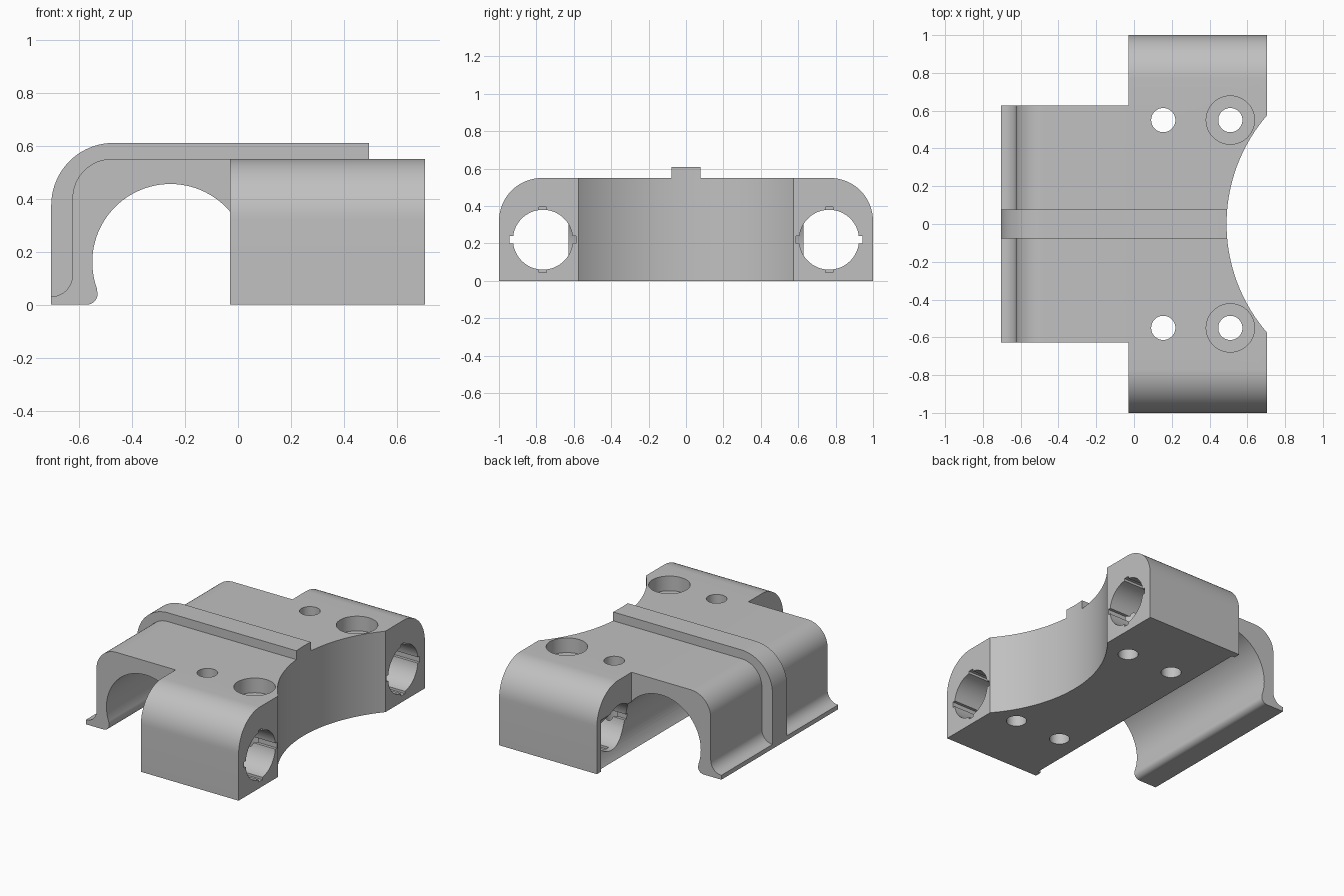
import bpy, bmesh, math
from mathutils import Matrix, Vector

if "Cube" in bpy.data.objects:
    bpy.data.objects.remove(bpy.data.objects["Cube"])

grey = bpy.data.materials.new("plain grey")
grey.diffuse_color = (0.53, 0.53, 0.53, 1)
grey.use_nodes = True
grey.node_tree.nodes["Principled BSDF"].inputs["Base Color"].default_value = grey.diffuse_color


def arc(cx, cy, r, a0, a1, n=16):
    """Points on an arc, angles in degrees."""
    return [(cx + r * math.cos(math.radians(a0 + (a1 - a0) * i / n)),
             cy + r * math.sin(math.radians(a0 + (a1 - a0) * i / n))) for i in range(n + 1)]


def finish(bm, name):
    bmesh.ops.recalc_face_normals(bm, faces=bm.faces)
    mesh = bpy.data.meshes.new(name)
    bm.to_mesh(mesh)
    bm.free()
    mesh.materials.append(grey)
    obj = bpy.data.objects.new(name, mesh)
    bpy.context.collection.objects.link(obj)
    return obj


def prism(name, profile, axis, start, end):
    """Extrude a profile: axis 'X' takes (y, z) points, axis 'Y' takes (x, z) points."""
    bm = bmesh.new()
    place = (lambda p: (start, p[0], p[1])) if axis == 'X' else (lambda p: (p[0], start, p[1]))
    face = bm.faces.new([bm.verts.new(place(p)) for p in profile])
    out = bmesh.ops.extrude_face_region(bm, geom=[face])
    step = Vector((end - start, 0, 0) if axis == 'X' else (0, end - start, 0))
    bmesh.ops.translate(bm, vec=step, verts=[v for v in out['geom'] if isinstance(v, bmesh.types.BMVert)])
    return finish(bm, name)


def cylinder(name, centre, radius, length, axis, segments=48):
    bm = bmesh.new()
    turn = {'X': Matrix.Rotation(math.pi / 2, 4, 'Y'),
            'Y': Matrix.Rotation(math.pi / 2, 4, 'X'), 'Z': Matrix()}[axis]
    bmesh.ops.create_cone(bm, cap_ends=True, segments=segments, radius1=radius, radius2=radius,
                          depth=length, matrix=Matrix.Translation(centre) @ turn)
    return finish(bm, name)


def box(name, lo, hi):
    return prism(name, [(lo[1], lo[2]), (hi[1], lo[2]), (hi[1], hi[2]), (lo[1], hi[2])], 'X', lo[0], hi[0])


def combine(target, tool, operation):
    mod = target.modifiers.new(operation.lower(), 'BOOLEAN')
    mod.operation, mod.solver, mod.object = operation, 'EXACT', tool
    bpy.context.view_layer.objects.active = target
    bpy.ops.object.modifier_apply(modifier=mod.name)
    bpy.data.objects.remove(tool, do_unlink=True)


# Cross block with rounded top shoulders
bracket = prism("clamp_bracket",
                [(-1, 0), (1, 0)] + arc(0.77, 0.32, 0.23, 0, 90) + arc(-0.77, 0.32, 0.23, 90, 180),
                'X', -0.03, 0.705)

# Hook plate with flared lip
hook = ([(-0.705, 0)] + arc(-0.705, 0.11, 0.08, -90, 0, 10) + arc(-0.475, 0.40, 0.15, 180, 90)
        + [(0.1, 0.55), (0.1, 0.3), (-0.4, 0.3), (-0.5, 0.12), (-0.535, 0.085)]
        + arc(-0.57, 0.04, 0.04, 15, -90, 10))
combine(bracket, prism("hook_plate", hook, 'Y', -0.627, 0.627), 'UNION')

# Raised centre rib following the hook
rib = ([(-0.705, 0)] + arc(-0.47, 0.375, 0.235, 180, 90, 20)
       + [(0.6, 0.61), (0.6, 0.5), (-0.5, 0.5), (-0.6, 0.4), (-0.6, 0)])
combine(bracket, prism("centre_rib", rib, 'Y', -0.078, 0.078), 'UNION')

# Rail channel under the hook and the curved bay at the right
combine(bracket, cylinder("channel_cut", (-0.255, 0, 0.16), 0.295, 1.91, 'Y', 96), 'DIFFERENCE')
combine(bracket, cylinder("bay_cut", (1.369, 0, 0.3), 0.879, 2, 'Z', 160), 'DIFFERENCE')

for s in (-1, 1):
    # Rod bore with four key slots
    y, z = s * 0.765, 0.22
    combine(bracket, cylinder("bore_cut", (0.37, y, z), 0.16, 0.9, 'X', 64), 'DIFFERENCE')
    combine(bracket, box("side_slots", (-0.04, y - 0.178, z - 0.02), (0.8, y + 0.178, z + 0.02)), 'DIFFERENCE')
    combine(bracket, box("upright_slots", (0.06, y - 0.02, z - 0.175), (0.8, y + 0.02, z + 0.175)), 'DIFFERENCE')
    # Bolt holes, one counterbored
    for x in (0.155, 0.51):
        combine(bracket, cylinder("bolt_cut", (x, s * 0.55, 0.3), 0.064, 1, 'Z'), 'DIFFERENCE')
    combine(bracket, cylinder("counterbore_cut", (0.51, s * 0.55, 0.55), 0.128, 0.2, 'Z'), 'DIFFERENCE')

# Smooth curves, sharp edges
bpy.ops.object.select_all(action='DESELECT')
bracket.select_set(True)
bpy.context.view_layer.objects.active = bracket
bpy.ops.object.shade_smooth_by_angle(angle=math.radians(25))
